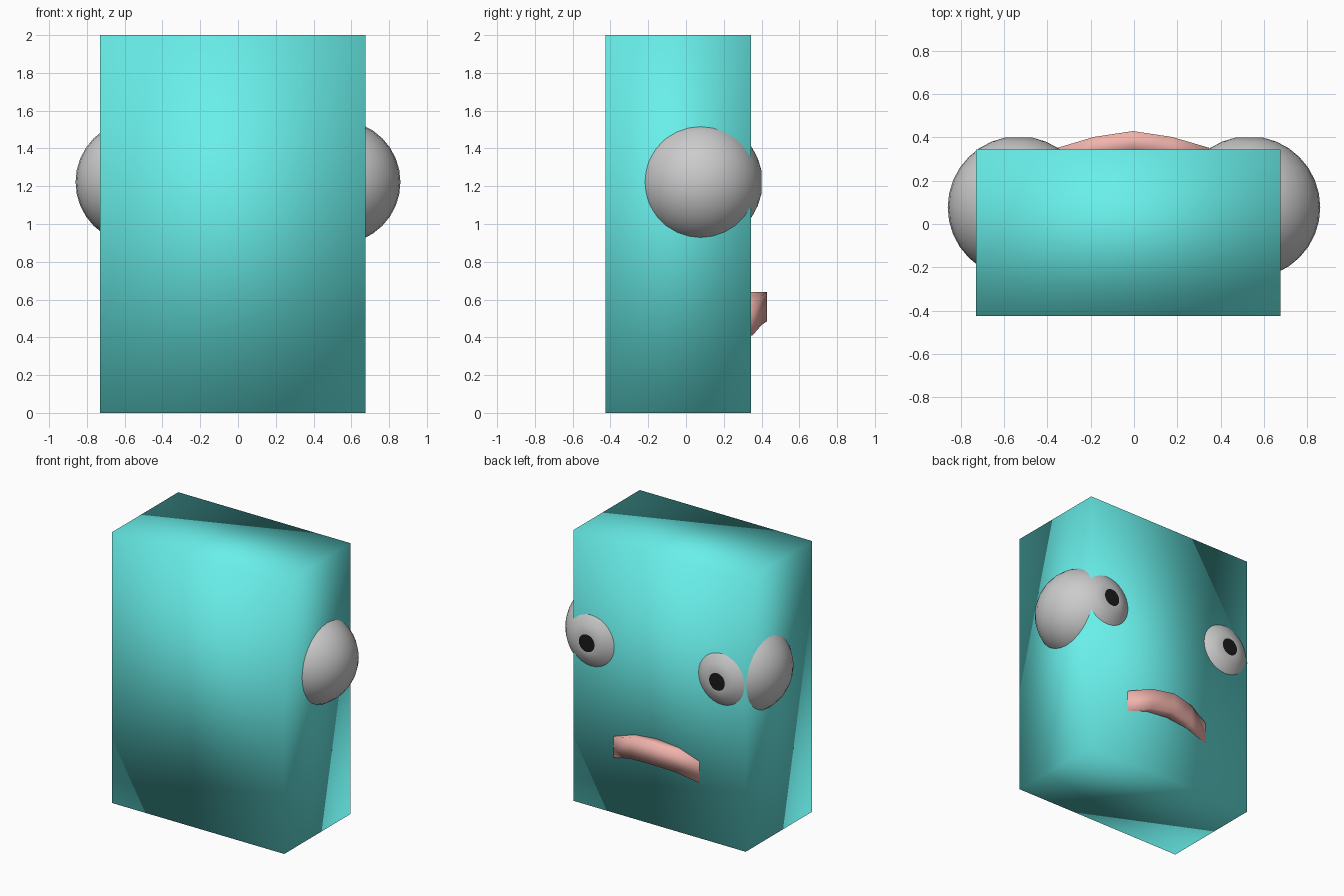
import bpy, bmesh
from mathutils import Matrix

if "Cube" in bpy.data.objects:
    bpy.data.objects.remove(bpy.data.objects["Cube"])


def material(name, rgb):
    m = bpy.data.materials.new(name)
    m.diffuse_color = (*rgb, 1)
    m.use_nodes = True
    m.node_tree.nodes["Principled BSDF"].inputs["Base Color"].default_value = m.diffuse_color
    return m


def finish(bm, name, *mats):
    bmesh.ops.recalc_face_normals(bm, faces=bm.faces[:])
    for f in bm.faces:
        f.smooth = True
    me = bpy.data.meshes.new(name)
    bm.to_mesh(me)
    bm.free()
    for m in mats:
        me.materials.append(m)
    ob = bpy.data.objects.new(name, me)
    bpy.context.collection.objects.link(ob)
    return ob


teal = material("teal", (0.14, 0.86, 0.82))
coral = material("coral", (0.88, 0.45, 0.41))
grey = material("grey", (0.8, 0.8, 0.8))
black = material("black", (0.01, 0.01, 0.01))

# Body: softly shaded block
bm = bmesh.new()
bmesh.ops.create_cube(bm, size=1, matrix=Matrix.Translation((-0.027, -0.04, 1))
                      @ Matrix.Diagonal((1.405, 0.77, 2, 1)))
finish(bm, "body", teal)

# Eyes: spheres with the pole facing +y, pole cap pushed in as a black pupil
R = 0.328
for side, name in ((-1, "left_eye"), (1, "right_eye")):
    bm = bmesh.new()
    bmesh.ops.create_uvsphere(bm, u_segments=32, v_segments=16, radius=R,
                              matrix=Matrix.Rotation(-1.5707963, 4, 'X'))
    pole = max(bm.verts, key=lambda v: v.co.y)
    for f in pole.link_faces:
        f.material_index = 1
    pole.co.y = R * 0.93
    bmesh.ops.translate(bm, verts=bm.verts[:], vec=(side * 0.532, 0.077, 1.222))
    finish(bm, name, grey, black)

# Mouth: drooping strip bowed outward; (x, outer y, top z)
path = [(-0.352, 0.352, 0.565), (-0.185, 0.402, 0.622), (-0.005, 0.429, 0.64),
        (0.175, 0.402, 0.622), (0.346, 0.352, 0.565)]
bm = bmesh.new()
rings = [[bm.verts.new(c) for c in ((x, y, z), (x, y, z - 0.155),
                                    (x, y - 0.1, z - 0.155), (x, y - 0.1, z))]
         for x, y, z in path]
for a, b in zip(rings, rings[1:]):
    for i in range(4):
        j = (i + 1) % 4
        bm.faces.new((a[i], a[j], b[j], b[i]))
bm.faces.new(rings[0])
bm.faces.new(rings[-1])
finish(bm, "mouth", coral)
